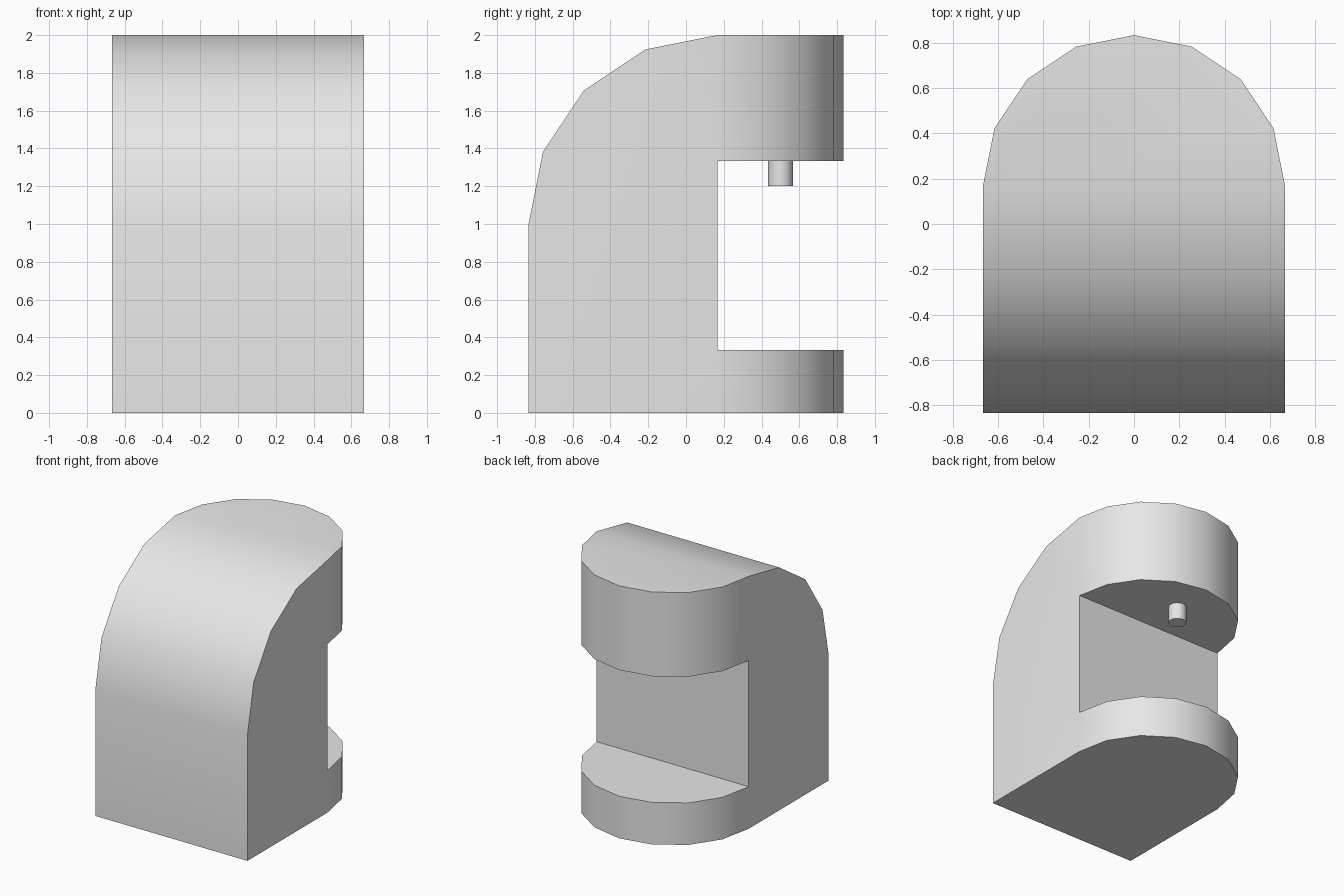
import bpy
import bmesh
from math import sin, cos, pi, radians
from mathutils import Vector

cube = bpy.data.objects.get("Cube")
if cube:
    bpy.data.objects.remove(cube, do_unlink=True)

HALF = 2 / 3      # half width and rear rounding radius
BACK = 1 / 6      # y where the rounded rear starts

grey = bpy.data.materials.new("light grey")
grey.use_nodes = True
grey.diffuse_color = (0.8, 0.8, 0.8, 1)
grey.node_tree.nodes["Principled BSDF"].inputs["Base Color"].default_value = (0.8, 0.8, 0.8, 1)


def prism(name, points, offset):
    """Extrude a closed outline along offset."""
    bm = bmesh.new()
    face = bm.faces.new([bm.verts.new(p) for p in points])
    ext = bmesh.ops.extrude_face_region(bm, geom=[face])
    moved = [v for v in ext["geom"] if isinstance(v, bmesh.types.BMVert)]
    bmesh.ops.translate(bm, verts=moved, vec=Vector(offset))
    bmesh.ops.recalc_face_normals(bm, faces=bm.faces)
    mesh = bpy.data.meshes.new(name)
    bm.to_mesh(mesh)
    bm.free()
    mesh.materials.append(grey)
    obj = bpy.data.objects.new(name, mesh)
    bpy.context.collection.objects.link(obj)
    return obj


def select(obj):
    bpy.ops.object.select_all(action="DESELECT")
    obj.select_set(True)
    bpy.context.view_layer.objects.active = obj


def smooth(obj):
    select(obj)
    bpy.ops.object.shade_smooth_by_angle(angle=radians(30))


# C-shaped side profile with a rounded upper front
arc = [(BACK - cos(i * pi / 8), 1 + sin(i * pi / 8)) for i in range(5)]
side = [(BACK - 1, 0)] + arc + [(1.2, 2), (1.2, 4 / 3), (BACK, 4 / 3),
                                (BACK, 1 / 3), (1.2, 1 / 3), (1.2, 0)]
body = prism("body", [(-1, y, z) for y, z in side], (2, 0, 0))

# Plan outline with a half-round rear trims the body
plan = [(-HALF, -1.2), (HALF, -1.2)]
plan += [(HALF * cos(i * pi / 8), BACK + HALF * sin(i * pi / 8)) for i in range(9)]
trim = prism("plan_trim", [(x, y, -0.5) for x, y in plan], (0, 0, 3))
trim.hide_render = True

select(body)
mod = body.modifiers.new("rounded rear", "BOOLEAN")
mod.operation = "INTERSECT"
mod.solver = "EXACT"
mod.object = trim
bpy.ops.object.modifier_apply(modifier=mod.name)
bpy.data.objects.remove(trim, do_unlink=True)
smooth(body)

# Small spout under the overhang
ring = [(cos(i * pi / 8) / 15, 0.5 + sin(i * pi / 8) / 15, 1.2) for i in range(16)]
smooth(prism("spout", ring, (0, 0, 2 / 15)))
